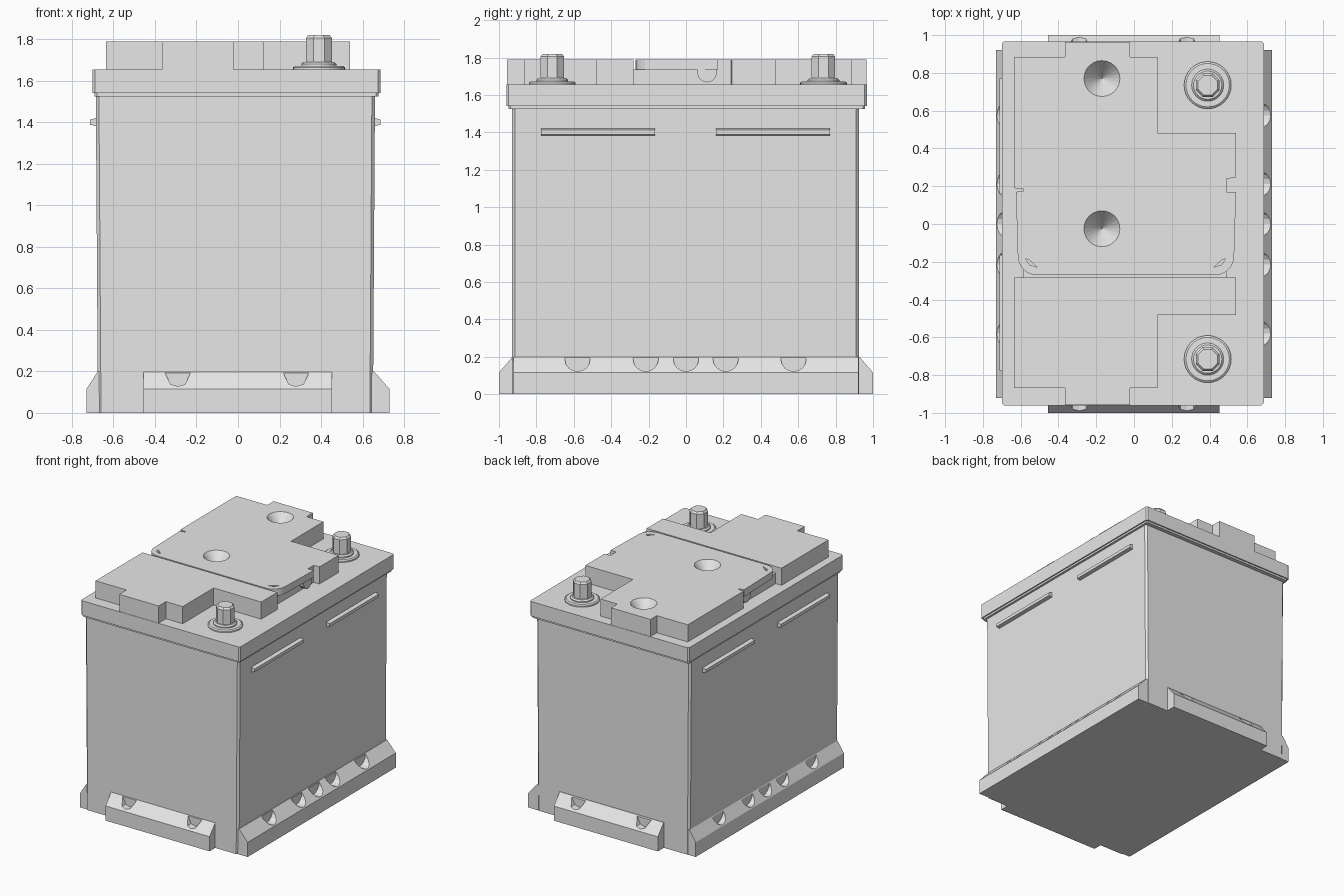
import bpy
import bmesh
from math import sin, cos, pi
from mathutils import Matrix

cube = bpy.data.objects.get("Cube")
if cube:
    bpy.data.objects.remove(cube, do_unlink=True)

grey = bpy.data.materials.new("plain grey")
grey.use_nodes = True
grey.diffuse_color = (0.8, 0.8, 0.8, 1)
grey.node_tree.nodes["Principled BSDF"].inputs["Base Color"].default_value = (0.8, 0.8, 0.8, 1)


def finish(name, bm):
    bmesh.ops.recalc_face_normals(bm, faces=bm.faces)
    mesh = bpy.data.meshes.new(name)
    bm.to_mesh(mesh)
    bm.free()
    mesh.materials.append(grey)
    obj = bpy.data.objects.new(name, mesh)
    bpy.context.collection.objects.link(obj)
    return obj


def prism(name, pts, lo, hi, axis="z"):
    """Extrude a 2D outline along an axis."""
    place = {"x": lambda a, b, h: (h, a, b),
             "y": lambda a, b, h: (a, h, b),
             "z": lambda a, b, h: (a, b, h)}[axis]
    bm = bmesh.new()
    low = [bm.verts.new(place(a, b, lo)) for a, b in pts]
    high = [bm.verts.new(place(a, b, hi)) for a, b in pts]
    bm.faces.new(low)
    bm.faces.new(high)
    for i in range(len(pts)):
        j = (i + 1) % len(pts)
        bm.faces.new((low[i], low[j], high[j], high[i]))
    return finish(name, bm)


def arc(cx, cy, r, start, end, steps):
    return [(cx + r * cos(start + (end - start) * i / steps),
             cy + r * sin(start + (end - start) * i / steps)) for i in range(steps + 1)]


def chamfered(x0, x1, y0, y1, c):
    return [(x0 + c, y0), (x1 - c, y0), (x1, y0 + c), (x1, y1 - c),
            (x1 - c, y1), (x0 + c, y1), (x0, y1 - c), (x0, y0 + c)]


def lathe(name, profile, sides, x, y, turn=0):
    """Stack rings of (radius, height) into a closed solid."""
    bm = bmesh.new()
    rings = [[bm.verts.new((x + r * cos(turn + 2 * pi * i / sides),
                            y + r * sin(turn + 2 * pi * i / sides), z))
              for i in range(sides)] for r, z in profile]
    bm.faces.new(rings[0])
    bm.faces.new(rings[-1])
    for a, b in zip(rings, rings[1:]):
        for i in range(sides):
            j = (i + 1) % sides
            bm.faces.new((a[i], a[j], b[j], b[i]))
    return finish(name, bm)


def cut(obj, cutters):
    for c in cutters:
        mod = obj.modifiers.new("cut", "BOOLEAN")
        mod.operation = "DIFFERENCE"
        mod.solver = "EXACT"
        mod.object = c
    graph = bpy.context.evaluated_depsgraph_get()
    mesh = bpy.data.meshes.new_from_object(obj.evaluated_get(graph))
    obj.modifiers.clear()
    obj.data = mesh


def discard(cutters):
    for c in cutters:
        bpy.data.objects.remove(c, do_unlink=True)


# Case, narrowing slightly downward
case = prism("case", chamfered(-0.685, 0.66, -0.93, 0.925, 0.015), 0, 1.535)
for v in case.data.vertices:
    if v.co.z < 0.1:
        v.co.x *= 0.985

# Lid with a thin lower lip
prism("lid", chamfered(-0.70, 0.687, -0.96, 0.967, 0.012), 1.54, 1.655)
prism("lid_lip", chamfered(-0.692, 0.677, -0.95, 0.957, 0.012), 1.525, 1.54)

# Hold-down flanges with scooped notches
for side, inner, label in ((1, 0.655, "left"), (-1, 0.675, "right")):
    outline = [(side * 0.5, 0), (side * 0.73, 0), (side * 0.73, 0.115),
               (side * inner, 0.2), (side * 0.5, 0.2)]
    flange = prism(label + "_flange", outline, -0.922, 0.922, "y")
    notches = [prism("notch", arc(y, 0.19, 0.068, 0, 2 * pi * 15 / 16, 15),
                     side * (inner + 0.004), side * 0.9, "x")
               for y in (-0.58, -0.215, 0, 0.212, 0.575)]
    cut(flange, notches)
    discard(notches)

for side, label in ((-1, "front"), (1, "back")):
    outline = [(side * 0.8, 0), (side, 0), (side, 0.115),
               (side * 0.928, 0.2), (side * 0.8, 0.2)]
    flange = prism(label + "_flange", outline, -0.455, 0.452, "x")
    notches = [prism("notch", [(x - 0.07, 0.21), (x - 0.035, 0.138), (x, 0.128),
                               (x + 0.035, 0.138), (x + 0.07, 0.21)],
                     side * 0.934, side * 1.1, "y") for x in (-0.29, 0.28)]
    cut(flange, notches)
    discard(notches)

# Grip ribs on both long sides
for side, base, label in ((1, 0.65, "left"), (-1, 0.675, "right")):
    for y, end in ((-0.47, "front"), (0.465, "back")):
        outline = [(side * base, 1.38), (side * (base + 0.037), 1.388),
                   (side * (base + 0.037), 1.413), (side * base, 1.423)]
        prism(f"{label}_{end}_rib", outline, y - 0.305, y + 0.305, "y")

# Front raised cover
prism("front_cover", [(-0.635, -0.282), (-0.635, -0.867), (-0.365, -0.867), (-0.365, -0.957),
                      (-0.022, -0.957), (-0.022, -0.867), (0.125, -0.867), (0.125, -0.482),
                      (0.54, -0.482), (0.54, -0.282)], 1.65, 1.79)

# Rear raised cover: shared outline, undercut below and rounded plate above
rear = [(0.49, 0.17), (0.49, 0.24), (0.54, 0.245), (0.54, 0.482), (0.125, 0.482),
        (0.125, 0.885), (-0.022, 0.885), (-0.022, 0.964), (-0.365, 0.964),
        (-0.365, 0.885), (-0.635, 0.885), (-0.635, 0.19), (-0.585, 0.185), (-0.585, 0.175)]
lower = prism("rear_cover_base", rear + [(-0.585, -0.283), (0.49, -0.283)], 1.65, 1.737)
upper = prism("rear_cover_plate", rear + [(-0.625, 0.17)]
              + arc(-0.515, -0.17, 0.1, pi, 1.5 * pi, 6)
              + arc(0.43, -0.17, 0.1, 1.5 * pi, 2 * pi, 6) + [(0.54, 0.17)], 1.735, 1.79)

# Conical vent wells and small corner slots
wells = [lathe("well", [(0.001, 1.67), (0.103, 1.80)], 24, -0.17, y) for y in (0.77, -0.025)]
slots = [prism("slot", [(x, -0.185), (x + s * 0.018, -0.188), (x + s * 0.062, -0.228),
                        (x + s * 0.02, -0.215)], 1.775, 1.81)
         for x, s in ((-0.575, 1), (0.485, -1))]
cut(lower, wells)
cut(upper, wells + slots)
discard(wells + slots)

# Rounded tabs under the plate edges
tab = [(0.165, 1.74)] + arc(0.1125, 1.72, 0.0525, 0, -pi, 8) + [(0.06, 1.74)]
prism("left_tab", tab, 0.48, 0.53, "x")
prism("right_tab", tab, -0.61, -0.57, "x")

# Terminals
for y, label in ((-0.715, "front"), (0.735, "back")):
    lathe(label + "_terminal_base", [(0.125, 1.65), (0.125, 1.665), (0.115, 1.672),
                                     (0.085, 1.672), (0.085, 1.68), (0.075, 1.69)], 32, 0.39, y)
    lathe(label + "_terminal_post", [(0.068, 1.68), (0.068, 1.805), (0.056, 1.82),
                                     (0.04, 1.82)], 8, 0.39, y, pi / 8)
